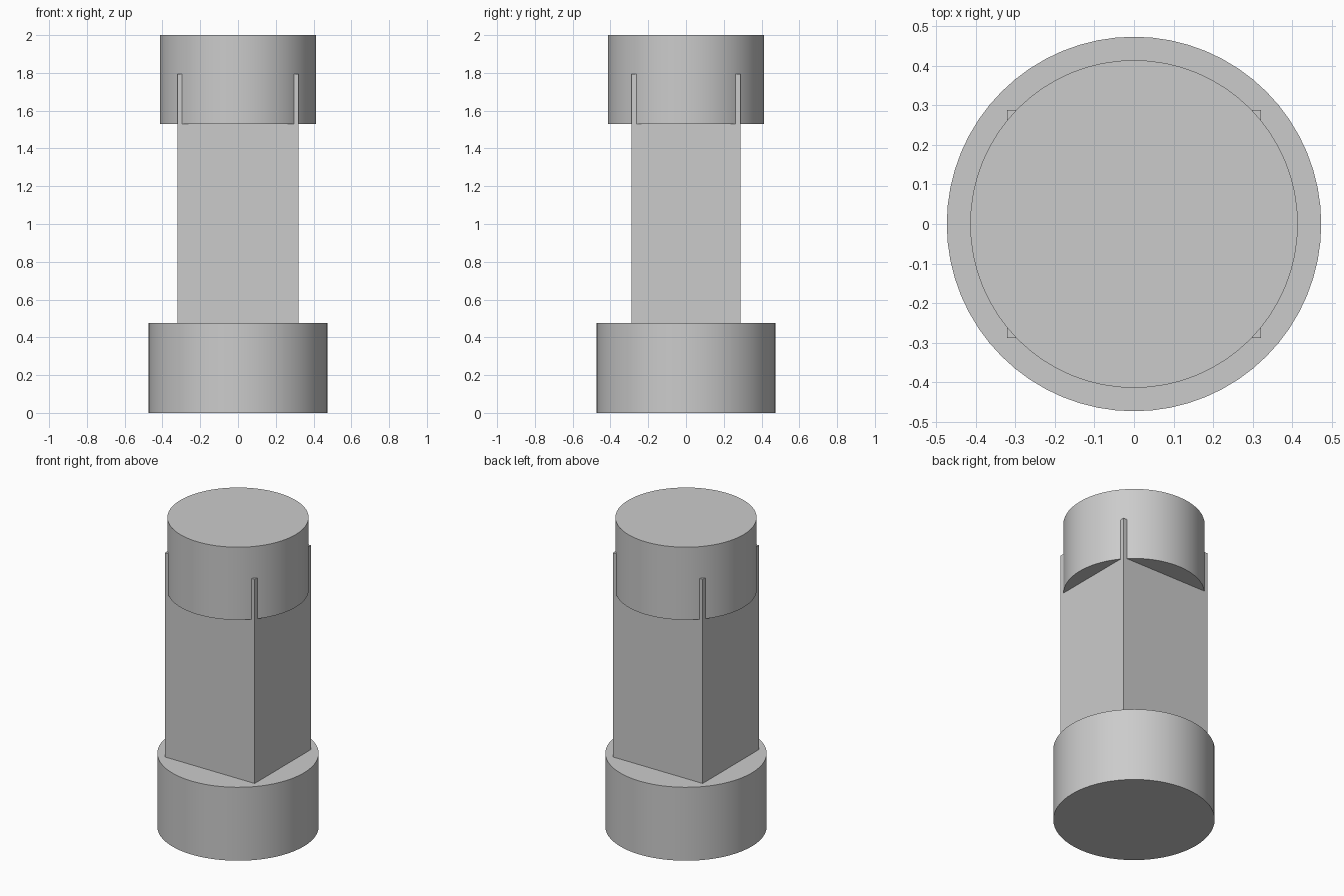
import bpy
import math

cube = bpy.data.objects.get("Cube")
if cube:
    bpy.data.objects.remove(cube, do_unlink=True)

# Single plain grey
GREY = (0.6, 0.6, 0.6, 1)
mat = bpy.data.materials.new("plain_grey")
mat.use_nodes = True
mat.diffuse_color = GREY
mat.node_tree.nodes["Principled BSDF"].inputs["Base Color"].default_value = GREY


def finish(name):
    obj = bpy.context.object
    obj.name = name
    obj.data.materials.append(mat)
    return obj


def disc(name, radius, bottom, top):
    bpy.ops.mesh.primitive_cylinder_add(
        vertices=64, radius=radius, depth=top - bottom,
        location=(0, 0, (bottom + top) / 2))
    bpy.ops.object.shade_smooth_by_angle(angle=math.radians(30))
    return finish(name)


def block(name, width, depth, bottom, top):
    bpy.ops.mesh.primitive_cube_add(size=1, location=(0, 0, (bottom + top) / 2))
    obj = finish(name)
    obj.scale = (width, depth, top - bottom)
    bpy.ops.object.transform_apply(location=False, rotation=False, scale=True)
    return obj


# Round base, rectangular shaft whose corners pierce the cap, round cap
disc("base", 0.473, 0, 0.475)
block("shaft", 0.642, 0.576, 0.21, 1.795)
disc("cap", 0.414, 1.53, 2)
